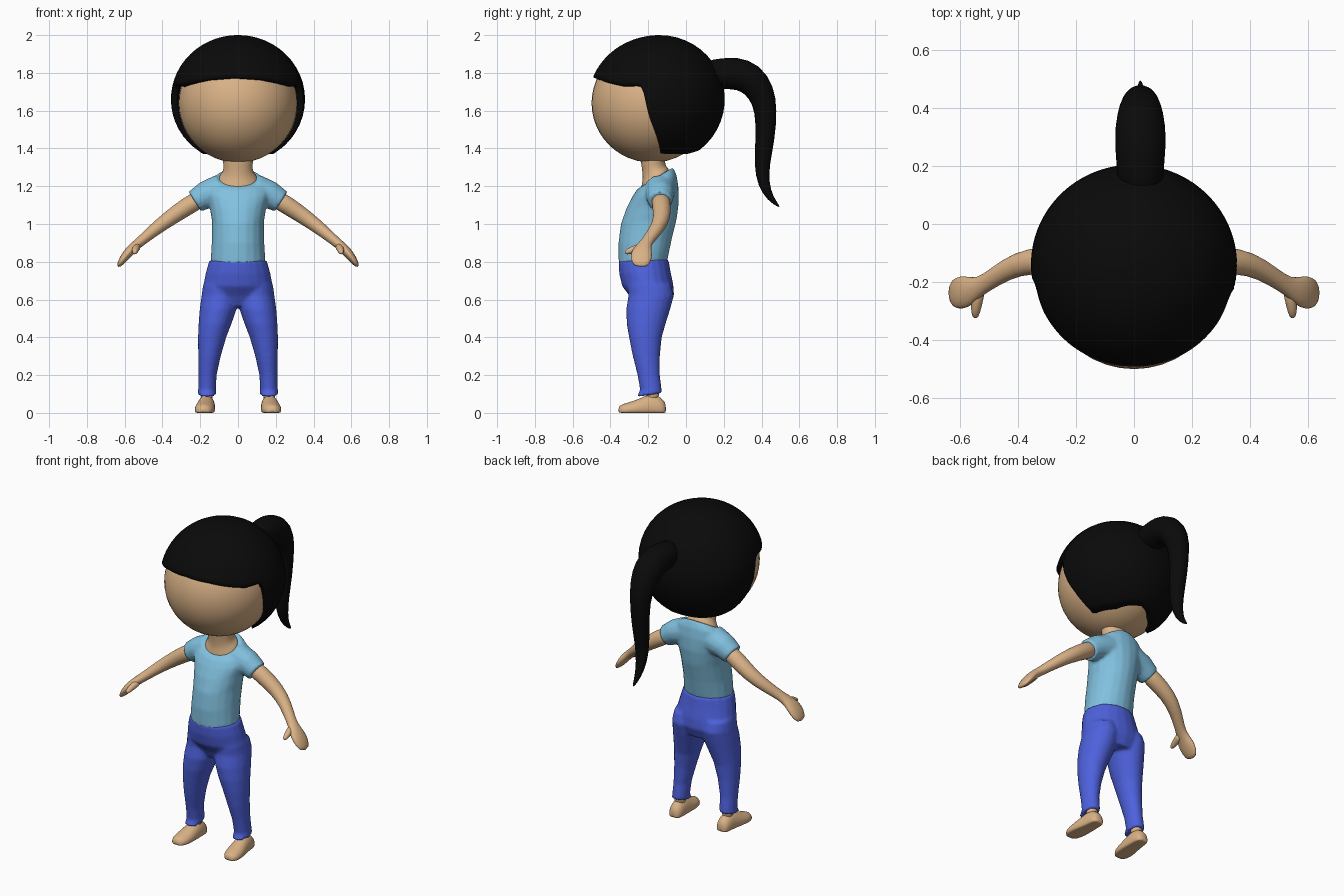
import bpy, bmesh, math
from mathutils import Vector, Matrix

if "Cube" in bpy.data.objects:
    bpy.data.objects.remove(bpy.data.objects["Cube"])


def material(name, rgb):
    m = bpy.data.materials.new(name)
    m.diffuse_color = (*rgb, 1)
    m.use_nodes = True
    m.node_tree.nodes["Principled BSDF"].inputs["Base Color"].default_value = m.diffuse_color
    return m


SKIN = material("skin", (0.70, 0.445, 0.24))
SHIRT = material("light_blue_cloth", (0.22, 0.53, 0.74))
PANTS = material("blue_cloth", (0.075, 0.12, 0.72))
HAIR = material("black_hair", (0.003, 0.003, 0.003))


def loft(bm, rings):
    """Skin a list of equal closed point rings and cap both ends."""
    rows = [[bm.verts.new(p) for p in r] for r in rings]
    n = len(rows[0])
    for a, b in zip(rows, rows[1:]):
        for i in range(n):
            j = (i + 1) % n
            bm.faces.new((a[i], a[j], b[j], b[i]))
    bm.faces.new(rows[0][::-1])
    bm.faces.new(rows[-1])


def level(yf, zf, yb, zb, hx, cx=0.0, n=20):
    """Tilted body cross-section from its front and back points and half width."""
    out = []
    for k in range(n):
        a = math.tau * k / n
        t = (1 - math.cos(a)) / 2
        out.append((cx + hx * math.sin(a), yf + (yb - yf) * t, zf + (zb - zf) * t))
    return out


def tube(path, ref, n=14):
    """Rings along a path of (x, y, z, radius, radius along ref)."""
    pts = [Vector(p[:3]) for p in path]
    ref, out = Vector(ref), []
    for i, p in enumerate(path):
        t = (pts[min(i + 1, len(pts) - 1)] - pts[max(i - 1, 0)]).normalized()
        b = (ref - t * ref.dot(t)).normalized()
        c = t.cross(b)
        out.append([pts[i] + c * p[3] * math.cos(math.tau * k / n)
                    + b * p[-1] * math.sin(math.tau * k / n) for k in range(n)])
    return out


def finish(name, bm, mat, subdiv=0, voxel=0, smooth=6):
    bmesh.ops.recalc_face_normals(bm, faces=bm.faces)
    for f in bm.faces:
        f.smooth = True
    me = bpy.data.meshes.new(name)
    bm.to_mesh(me)
    bm.free()
    me.materials.append(mat)
    ob = bpy.data.objects.new(name, me)
    bpy.context.collection.objects.link(ob)
    if subdiv:
        m = ob.modifiers.new("round", "SUBSURF")
        m.levels = m.render_levels = subdiv
    if voxel:
        m = ob.modifiers.new("fuse", "REMESH")
        m.mode, m.voxel_size, m.use_smooth_shade = "VOXEL", voxel, True
        m = ob.modifiers.new("soften", "SMOOTH")
        m.factor, m.iterations = 0.5, smooth
    return ob


def mirrored(rings, s):
    return [[(s * p[0], p[1], p[2]) for p in r] for r in rings]


# Head
bm = bmesh.new()
bmesh.ops.create_uvsphere(bm, u_segments=40, v_segments=24, radius=1,
                          matrix=Matrix.Translation((0, -0.18, 1.64))
                          @ Matrix.Diagonal((0.315, 0.32, 0.315, 1)))
finish("head", bm, SKIN)

# Neck and upper chest inside the collar
bm = bmesh.new()
loft(bm, [level(*r) for r in [
    (-.235, 1.14, -.10, 1.25, .105), (-.24, 1.195, -.085, 1.29, .107),
    (-.23, 1.225, -.10, 1.30, .088), (-.23, 1.27, -.11, 1.315, .075),
    (-.24, 1.33, -.11, 1.35, .082), (-.25, 1.40, -.10, 1.40, .09)]])
finish("neck", bm, SKIN, 1)

# Hair cap: rows from the crown down to a hairline height given per angle
HAIRLINE = [(0, 1.78), (25, 1.77), (60, 1.735), (74, 1.74), (79, 1.72), (84, 1.57),
            (95, 1.375), (102, 1.37), (140, 1.37), (160, 1.385), (180, 1.395)]


def hairline(deg):
    for (a, za), (b, zb) in zip(HAIRLINE, HAIRLINE[1:]):
        if deg <= b:
            return za + (zb - za) * (deg - a) / (b - a)
    return HAIRLINE[-1][1]


bm = bmesh.new()
COLS, ROWS = 144, 18
crown = bm.verts.new((0, 0, 0.34))
prev = None
for r in range(1, ROWS + 1):
    row = []
    for c in range(COLS):
        deg = 360 * c / COLS
        phi = math.radians(deg)
        th = math.acos((hairline(min(deg, 360 - deg)) - 1.66) / 0.34) * r / ROWS
        fringe = 0.03 * max(0, math.cos(phi))
        row.append(bm.verts.new((0.355 * math.sin(th) * math.sin(phi),
                                 -math.sin(th) * (0.345 * math.cos(phi) + fringe),
                                 0.34 * math.cos(th))))
    for c in range(COLS):
        d = (c + 1) % COLS
        if prev:
            bm.faces.new((prev[c], row[c], row[d], prev[d]))
        else:
            bm.faces.new((crown, row[c], row[d]))
    prev = row
cap = finish("hair_cap", bm, HAIR)
cap.location = (0, -0.14, 1.66)
cap.rotation_euler.z = math.radians(-3)
sol = cap.modifiers.new("thickness", "SOLIDIFY")
sol.thickness, sol.offset = 0.035, -1

# Ponytail
TAIL = [(.10, 1.79, .08), (.18, 1.795, .082), (.26, 1.80, .09), (.34, 1.775, .09),
        (.40, 1.70, .076), (.425, 1.60, .06), (.42, 1.45, .052), (.40, 1.31, .042),
        (.41, 1.21, .032), (.445, 1.135, .019), (.497, 1.088, .004)]
bm = bmesh.new()
loft(bm, tube([(.022, y, z, r, r) for y, z, r in TAIL], (1, 0, 0)))
finish("ponytail", bm, HAIR, 1)

# Shirt: torso fused with both sleeves
bm = bmesh.new()
loft(bm, [level(*r) for r in [
    (-.357, .79, -.10, .80, .146), (-.358, .90, -.075, .92, .139),
    (-.345, 1.0, -.048, 1.03, .138), (-.317, 1.08, -.037, 1.12, .152),
    (-.287, 1.14, -.04, 1.2, .172), (-.262, 1.18, -.05, 1.26, .158),
    (-.245, 1.193, -.068, 1.30, .113)]])
sleeve = tube([(.09, -.14, 1.18, .085, .085), (.17, -.138, 1.155, .073, .075),
               (.228, -.138, 1.118, .063, .064)], (0, 1, 0))
for s in (1, -1):
    loft(bm, mirrored(sleeve, s))
finish("shirt", bm, SHIRT, voxel=0.009, smooth=5)

# Trousers: hips fused with both legs
bm = bmesh.new()
loft(bm, [level(*r) for r in [
    (-.358, .805, -.092, .812, .152), (-.354, .74, -.082, .75, .170),
    (-.338, .67, -.067, .68, .184), (-.30, .62, -.063, .62, .186),
    (-.27, .565, -.09, .555, .15)]])
leg = [level(*r) for r in [
    (-.31, .68, -.08, .68, .09, .095), (-.305, .62, -.064, .62, .095, .098),
    (-.317, .55, -.083, .55, .098, .105), (-.314, .47, -.108, .47, .087, .122),
    (-.302, .40, -.128, .40, .075, .137), (-.282, .30, -.138, .30, .060, .151),
    (-.257, .20, -.138, .20, .048, .161), (-.243, .12, -.128, .12, .047, .164),
    (-.262, .085, -.126, .105, .05, .166)]]
for s in (1, -1):
    loft(bm, mirrored(leg, s))
finish("trousers", bm, PANTS, voxel=0.009, smooth=5)

# Arms with mitten hands and thumbs, then feet, for each side
ARM = [(.18, -.135, 1.145, .05, .05), (.26, -.13, 1.1, .05, .052),
       (.36, -.125, 1.032, .043, .046), (.44, -.155, .972, .035, .038),
       (.515, -.207, .908, .027, .03), (.548, -.222, .882, .026, .04),
       (.58, -.235, .85, .026, .058), (.61, -.238, .812, .022, .058),
       (.636, -.24, .772, .010, .036)]
THUMB = [(.53, -.22, .885, .022, .022), (.542, -.27, .868, .021, .021),
         (.546, -.305, .855, .017, .017), (.547, -.325, .845, .008, .008)]
FOOT = [(-.105, .165, .022, .045), (-.122, .165, .042, .075), (-.17, .166, .045, .105),
        (-.22, .170, .050, .09), (-.28, .176, .056, .062), (-.33, .180, .050, .05),
        (-.36, .182, .024, .035)]
foot = [[(cx + hw * math.cos(a), y, max(0, h * (.3 + .7 * math.sin(a))))
         for a in (math.tau * k / 16 for k in range(16))] for y, cx, hw, h in FOOT]
ankle = tube([(.165, -.175, .05, .038, .038), (.165, -.178, .15, .034, .036)], (0, 1, 0))
for s, side in ((1, "right"), (-1, "left")):
    bm = bmesh.new()
    loft(bm, mirrored(tube(ARM, (0, 1, 0)), s))
    loft(bm, mirrored(tube(THUMB, (1, 0, 0), 10), s))
    finish(side + "_arm", bm, SKIN, 1)
    bm = bmesh.new()
    loft(bm, mirrored(foot, s))
    loft(bm, mirrored(ankle, s))
    finish(side + "_foot", bm, SKIN, 1)
